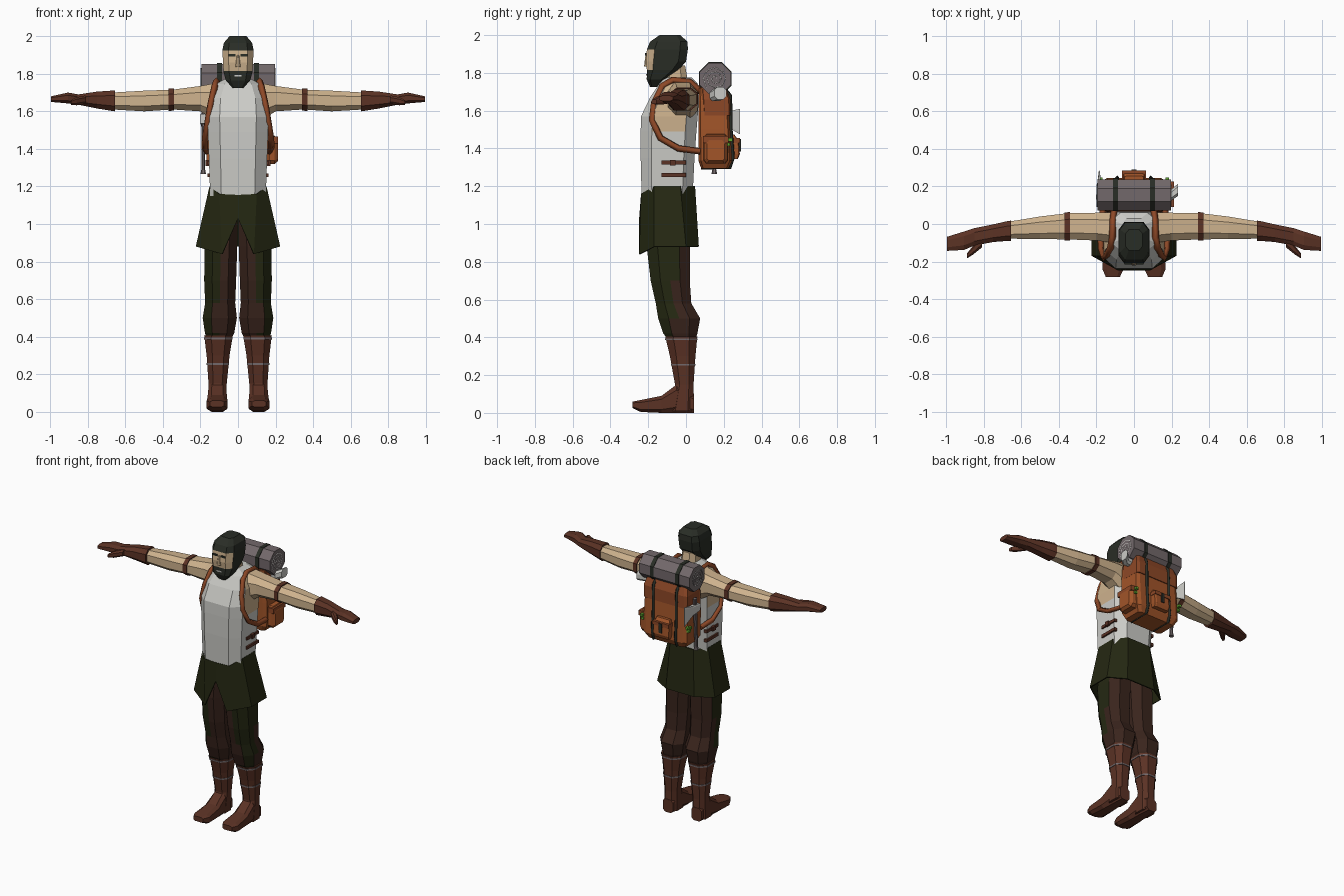
import bpy, bmesh, math

# Flat colours (linear)
def mat(name, r, g, b):
    m = bpy.data.materials.new(name)
    m.diffuse_color = (r, g, b, 1)
    return m

SKIN = mat("skin", .62, .45, .27)
WHITE = mat("pale cloth", .60, .60, .57)
GREEN = mat("dark green cloth", .018, .021, .006)
BROWN = mat("dark brown cloth", .042, .018, .012)
LEATHER = mat("brown leather", .105, .032, .018)
ORANGE = mat("orange canvas", .36, .09, .022)
GREY = mat("grey wool", .17, .14, .145)
HAIR = mat("charcoal", .022, .026, .019)
LEAF = mat("leaf green", .12, .38, .03)
STRAP = mat("tan strap", .27, .065, .02)


def finish(name, bm, mats, rule=None):
    bmesh.ops.recalc_face_normals(bm, faces=bm.faces)
    if rule:
        for f in bm.faces:
            f.material_index = rule(f.calc_center_median(), f.normal)
    me = bpy.data.meshes.new(name)
    bm.to_mesh(me)
    bm.free()
    for m in mats:
        me.materials.append(m)
    ob = bpy.data.objects.new(name, me)
    bpy.context.collection.objects.link(ob)
    return ob


def loft(name, rings, mats, axis='z', k=.5, s=1, rule=None):
    """Chamfered-box sections (t, a0, a1, b0, b1) joined along an axis; s=-1 mirrors in x."""
    unit = [(1, -k), (1, 0), (1, k), (k, 1), (0, 1), (-k, 1),
            (-1, k), (-1, 0), (-1, -k), (-k, -1), (0, -1), (k, -1)]
    bm = bmesh.new()
    rows = []
    for t, a0, a1, b0, b1 in rings:
        row = []
        for u, v in unit:
            a = (a0 + a1) / 2 + u * (a1 - a0) / 2
            b = (b0 + b1) / 2 + v * (b1 - b0) / 2
            p = {'z': (a, b, t), 'x': (t, a, b), 'y': (a, t, b)}[axis]
            row.append(bm.verts.new((p[0] * s, p[1], p[2])))
        rows.append(row)
    for r, q in zip(rows, rows[1:]):
        for i in range(12):
            j = (i + 1) % 12
            bm.faces.new((r[i], r[j], q[j], q[i]))
    bm.faces.new(rows[0])
    bm.faces.new(rows[-1])
    return finish(name, bm, mats if isinstance(mats, list) else [mats], rule)


def box(name, x0, x1, y0, y1, z0, z1, m, s=1):
    bm = bmesh.new()
    bmesh.ops.create_cube(bm, size=1)
    for v in bm.verts:
        v.co = (((x0 + x1) / 2 + v.co.x * (x1 - x0)) * s,
                (y0 + y1) / 2 + v.co.y * (y1 - y0), (z0 + z1) / 2 + v.co.z * (z1 - z0))
    return finish(name, bm, [m])


def cord(name, pts, r, m, s=1):
    cu = bpy.data.curves.new(name, 'CURVE')
    cu.dimensions = '3D'
    cu.bevel_depth = r
    cu.bevel_resolution = 0
    cu.use_fill_caps = True
    sp = cu.splines.new('POLY')
    sp.points.add(len(pts) - 1)
    for p, (x, y, z) in zip(sp.points, pts):
        p.co = (x * s, y, z, 1)
    cu.materials.append(m)
    ob = bpy.data.objects.new(name, cu)
    bpy.context.collection.objects.link(ob)
    return ob


# Vest with bare armholes
loft("vest", [(1.15, -.148, .148, -.235, .035), (1.35, -.155, .155, -.24, .045),
              (1.49, -.16, .16, -.24, .055), (1.57, -.163, .163, -.238, .062),
              (1.67, -.155, .155, -.19, .068), (1.745, -.12, .12, -.14, .06),
              (1.775, -.065, .065, -.11, .03)], [WHITE, SKIN], k=.6,
     rule=lambda c, n: int(abs(n.x) > .8 and 1.49 < c.z < 1.72))

# Head: hair and beard with a bare face
loft("neck", [(1.70, -.06, .06, -.12, .02), (1.84, -.05, .05, -.12, -.005)], SKIN)
loft("head", [(1.725, -.03, .03, -.19, -.14), (1.765, -.065, .065, -.208, -.11),
              (1.815, -.078, .078, -.207, -.04), (1.86, -.08, .08, -.213, 0),
              (1.925, -.083, .083, -.207, .01), (1.965, -.075, .075, -.19, .008),
              (2.0, -.045, .045, -.14, -.03)], [HAIR, SKIN], k=.62,
     rule=lambda c, n: int(n.y < -.3 and 1.815 < c.z < 1.925))
loft("nose", [(1.835, -.014, .014, -.222, -.2), (1.90, -.006, .006, -.214, -.2)], SKIN)
box("mouth", -.018, .018, -.211, -.203, 1.785, 1.793, WHITE)

# Skirt: outline points (top x, y, z, bottom x, y, z) with a front slit
half = [(0, -.238, 1.155, 0, -.248, 1.03), (.1, -.238, 1.16, .085, -.248, .84),
        (.152, -.17, 1.2, .225, -.17, .88), (.152, -.03, 1.2, .225, 0, .88),
        (.09, .048, 1.2, .11, .068, .88), (0, .048, 1.2, 0, .068, .88)]
outline = half + [(-a, b, c, -d, e, f) for a, b, c, d, e, f in half[-2:0:-1]]
bm = bmesh.new()
pairs = [(bm.verts.new(p[:3]), bm.verts.new(p[3:])) for p in outline]
for i, (t, b) in enumerate(pairs):
    t2, b2 = pairs[(i + 1) % len(pairs)]
    bm.faces.new((t, b, b2, t2))
skirt = finish("skirt", bm, [GREEN])
skirt.modifiers.new("thickness", 'SOLIDIFY').thickness = .008

for s, side in ((1, "left"), (-1, "right")):
    # Face details
    box(side + "_brow", .014, .05, -.216, -.205, 1.893, 1.905, HAIR, s)
    # Trousers: green on the outer front quarter
    loft(side + "_trouser", [(1.12, .0, .14, -.2, .03), (.88, .004, .178, -.208, .022),
                             (.7, .01, .18, -.187, .02), (.58, .015, .175, -.16, .028),
                             (.5, .006, .188, -.147, .075), (.42, .02, .176, -.12, .06),
                             (.37, .045, .16, -.08, .045)], [BROWN, GREEN], s=s,
         rule=lambda c, n: int(c.x * s > .098 and c.y < -.06 and not (n.y < -.8 and c.z < .58)))
    # Boots
    loft(side + "_boot_shaft", [(.405, .028, .18, -.11, .06), (.3, .045, .167, -.085, .05),
                                (.15, .06, .157, -.058, .04), (0.01, .062, .16, -.09, .043)],
         LEATHER, s=s)
    loft(side + "_boot_foot", [(.043, .072, .15, 0, .09), (-.05, .062, .158, 0, .15),
                               (-.13, .058, .163, 0, .09), (-.24, .055, .168, .005, .068),
                               (-.282, .075, .15, .025, .06)], LEATHER, 'y', s=s, k=.6)
    for z, x0, x1, y0, y1 in ((.385, .028, .181, -.111, .061), (.25, .047, .167, -.08, .05)):
        loft(side + "_boot_tie", [(z, x0, x1, y0, y1), (z + .01, x0, x1, y0, y1)], GREY, s=s)
    # Arms, bands and gloves
    loft(side + "_arm", [(.12, -.1, .06, 1.55, 1.75), (.2, -.088, .06, 1.6, 1.735),
                         (.35, -.082, .058, 1.61, 1.715), (.5, -.08, .04, 1.6, 1.71),
                         (.67, -.078, .012, 1.61, 1.70)], SKIN, 'x', s=s)
    loft(side + "_arm_band", [(.34, -.087, .063, 1.604, 1.722),
                              (.37, -.087, .062, 1.602, 1.721)], LEATHER, 'x', s=s)
    loft(side + "_glove", [(.655, -.09, .018, 1.6, 1.712), (.675, -.09, .015, 1.603, 1.71),
                           (.75, -.096, -.002, 1.615, 1.705), (.85, -.115, -.022, 1.635, 1.69),
                           (.905, -.138, -.04, 1.642, 1.70), (.995, -.143, -.068, 1.65, 1.68)],
         LEATHER, 'x', s=s)
    loft(side + "_thumb", [(.81, -.125, -.06, 1.64, 1.685), (.86, -.165, -.12, 1.632, 1.675),
                           (.888, -.182, -.155, 1.635, 1.66)], LEATHER, 'x', s=s)
    # Shoulder strap and side buckles
    cord(side + "_shoulder_strap", [(.105, .08, 1.70), (.112, .02, 1.752), (.115, -.07, 1.762),
         (.125, -.125, 1.73), (.145, -.168, 1.64), (.16, -.18, 1.55), (.175, -.135, 1.455),
         (.178, -.04, 1.40), (.165, .075, 1.385)], .018, STRAP, s)
    for z in (1.325, 1.26):
        box(side + "_side_belt", .14, .163, -.13, .0, z - .01, z + .01, LEATHER, s)
    box(side + "_buckle", .15, .172, -.085, -.055, 1.31, 1.34, LEATHER, s)
    # Pack webbing and bedroll strap
    cord(side + "_pack_webbing", [(.09, .2, 1.72), (.09, .232, 1.68), (.09, .236, 1.6),
         (.09, .236, 1.5), (.09, .247, 1.35), (.09, .232, 1.30), (.09, .08, 1.30)], .011, HAIR, s)
    loft(side + "_bedroll_strap", [(.085, .068, .242, 1.683, 1.857),
                                   (.112, .068, .242, 1.683, 1.857)], HAIR, 'x', k=.41, s=s)
    # Bedroll end spiral
    cord(side + "_bedroll_spiral", [(.197, .155 + (.008 + .0028 * i) * math.cos(i * math.pi / 4),
         1.77 + (.008 + .0028 * i) * math.sin(i * math.pi / 4)) for i in range(22)], .003, WHITE, s)
    # Leaf sprigs
    for dy, dz in ((0, 0), (.025, .008), (.012, -.018)):
        box(side + "_leaf", .168, .186, .2 + dy, .222 + dy, 1.43 + dz, 1.446 + dz, LEAF, s)

# Backpack
loft("pack_body", [(1.295, -.145, .145, .08, .225), (1.335, -.168, .168, .066, .245),
                   (1.5, -.17, .17, .065, .234), (1.65, -.165, .165, .065, .225),
                   (1.72, -.15, .15, .07, .2)], ORANGE, k=.85)
loft("pack_lid", [(1.575, -.168, .168, .09, .236), (1.66, -.17, .17, .085, .235),
                  (1.725, -.152, .152, .08, .21)], STRAP, k=.88)
loft("back_pocket", [(1.345, -.055, .055, .23, .275), (1.37, -.06, .06, .23, .285),
                     (1.44, -.06, .06, .23, .28), (1.475, -.05, .05, .22, .255)], ORANGE, k=.8)
box("pocket_flap", -.063, .063, .225, .286, 1.43, 1.455, STRAP)
box("pocket_clasp", -.012, .012, .27, .29, 1.385, 1.45, HAIR)
loft("side_pouch", [(.15, .09, .225, 1.32, 1.48), (.195, .095, .22, 1.32, 1.47),
                    (.213, .11, .205, 1.335, 1.44)], ORANGE, 'x', k=.75)
box("pouch_flap", .165, .212, .09, .225, 1.43, 1.465, STRAP)

# Bedroll
loft("bedroll", [(-.195, .072, .238, 1.687, 1.853), (.198, .072, .238, 1.687, 1.853)],
     GREY, 'x', k=.41)

# Hatchet hung on one side, metal cup on the other
loft("hatchet_handle", [(1.265, -.2, -.17, .135, .165), (1.29, -.195, -.175, .14, .16),
                        (1.63, -.195, -.175, .15, .18)], GREY)
loft("hatchet_head", [(.13, -.203, -.167, 1.535, 1.585), (.2, -.198, -.172, 1.525, 1.59),
                      (.285, -.187, -.183, 1.475, 1.61)], WHITE, 'y', k=.8)
loft("metal_cup", [(.15, .13, .18, 1.65, 1.7), (.2, .125, .185, 1.65, 1.71),
                   (.235, .15, .215, 1.66, 1.725)], WHITE, 'x')
